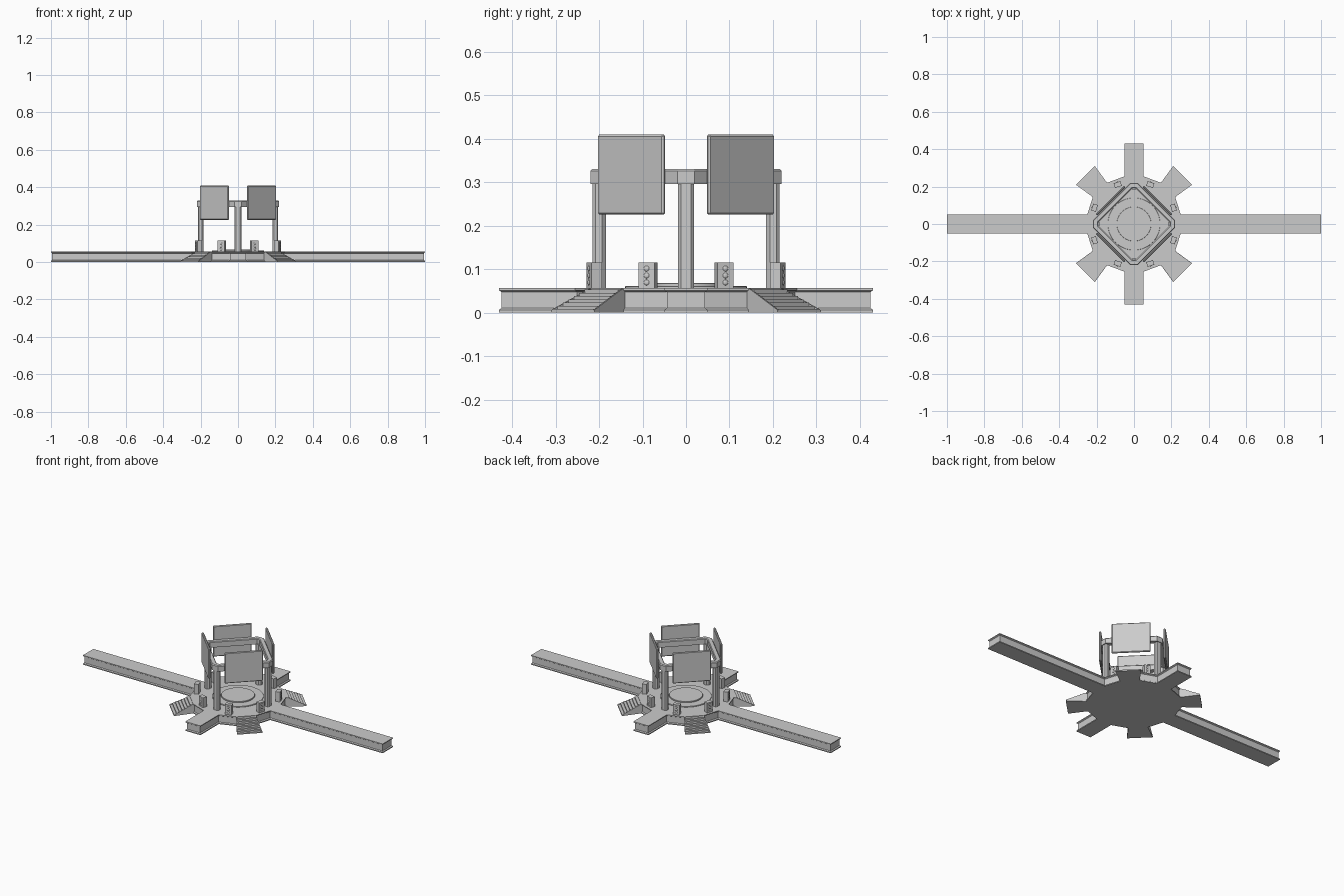
import bpy, bmesh, math
from mathutils import Vector, Matrix

if "Cube" in bpy.data.objects:
    bpy.data.objects.remove(bpy.data.objects["Cube"])

def make(name, bm, smooth=False):
    bmesh.ops.recalc_face_normals(bm, faces=bm.faces)
    me = bpy.data.meshes.new(name)
    bm.to_mesh(me)
    bm.free()
    ob = bpy.data.objects.new(name, me)
    bpy.context.collection.objects.link(ob)
    if smooth:
        bpy.context.view_layer.objects.active = ob
        ob.select_set(True)
        bpy.ops.object.shade_smooth_by_angle(angle=math.radians(35))
        ob.select_set(False)
    return ob

def inset(pts, d):
    """Offset a counter-clockwise outline inward by d."""
    out = []
    for i, p in enumerate(pts):
        p = Vector(p)
        a = (p - Vector(pts[i - 1])).normalized()
        b = (Vector(pts[(i + 1) % len(pts)]) - p).normalized()
        na, nb = Vector((-a.y, a.x)), Vector((-b.y, b.x))
        out.append(p + (na + nb) * d / (1 + na.dot(nb)))
    return out

def loft(bm, levels, mat=Matrix()):
    """Stack outlines given as (points, z) and cap both ends."""
    rings = [[bm.verts.new(mat @ Vector((p[0], p[1], z))) for p in pts] for pts, z in levels]
    n = len(rings[0])
    for lo, hi in zip(rings, rings[1:]):
        for i in range(n):
            bm.faces.new((lo[i], lo[(i + 1) % n], hi[(i + 1) % n], hi[i]))
    bm.faces.new(rings[0][::-1])
    bm.faces.new(rings[-1])

def rot(deg):
    return Matrix.Rotation(math.radians(deg), 4, 'Z')

def box(size, loc, mat=Matrix(), bm=None):
    bm = bm or bmesh.new()
    m = mat @ Matrix.Translation(loc) @ Matrix.Diagonal((*size, 1))
    bmesh.ops.create_cube(bm, size=1, matrix=m)
    return bm

def circle(r, n=64):
    return [(r * math.cos(2 * math.pi * i / n), r * math.sin(2 * math.pi * i / n)) for i in range(n)]

# Stage with four walkways: one mirrored outline, flanged edge profile
q = [(1, .05), (.25, .05), (.22, .145), (.145, .22), (.05, .255), (.05, .43)]
outline = q + [(-x, y) for x, y in q[::-1]]
outline += [(-x, -y) for x, y in q] + [(x, -y) for x, y in q[::-1]]
bm = bmesh.new()
web = inset(outline, .006)
loft(bm, [(outline, 0), (outline, .006), (web, .01), (web, .047), (outline, .051), (outline, .056)])
make("stage_platform", bm)

# Round centre steps
for name, r, z in (("lower_stage_disc", .14, .061), ("upper_stage_disc", .092, .068)):
    bm = bmesh.new()
    loft(bm, [(circle(r), .05), (circle(r), z - .001), (circle(r - .001), z)])
    make(name, bm, True)

# Flared diagonal stairs with sloping side cheeks
STEPS, D0, D1, W0, W1, H = 7, .25, .368, .053, .071, .053
def half(d):
    return W0 + (W1 - W0) * (d - D0) / (D1 - D0)
for k in range(4):
    m = rot(45 + 90 * k)
    bm = bmesh.new()
    for s in range(STEPS):
        d = D1 - (D1 - D0 - .01) * s / STEPS
        h0, h1 = half(D0) - .003, half(d) - .003
        t = [(D0 - .01, -h0), (d, -h1), (d, h1), (D0 - .01, h0)]
        loft(bm, [(t, H * s / STEPS), (t, H * (s + 1) / STEPS)], m)
    make(f"stairs_{k}", bm)
    bm = bmesh.new()
    for side in (-1, 1):
        tri = [(D0, 0), (D1, 0), (D1, .006), (D0 + .012, .054), (D0, .054)]
        a, b = [[bm.verts.new(m @ Vector((d, side * (half(d) - o), z))) for d, z in tri] for o in (0, .004)]
        bm.faces.new(a)
        bm.faces.new(b)
        for i in range(5):
            j = (i + 1) % 5
            bm.faces.new((a[i], a[j], b[j], b[i]))
    make(f"stair_cheeks_{k}", bm)

# Four posts with chamfered corners
post = [(.184, -.009), (.193, -.018), (.208, -.018), (.215, -.011),
        (.215, .011), (.208, .018), (.193, .018), (.184, .009)]
for k in range(4):
    bm = bmesh.new()
    loft(bm, [(post, .055), (post, .3)], rot(90 * k))
    make(f"post_{k}", bm)

# Diamond ring beam on the posts
def diamond(a, b):
    return [(rot(90 * k) @ Vector((a, s * b, 0))).xy for k in range(4) for s in (-1, 1)]
bm = bmesh.new()
profile = [(0, .295), (0, .325), (.004, .33), (.024, .33), (.028, .326), (.028, .295)]
base = diamond(.22, .02)
rings = [[bm.verts.new((p.x, p.y, z)) for p in inset(base, d)] for d, z in profile]
for r in range(len(rings)):
    A, B = rings[r], rings[(r + 1) % len(rings)]
    for i in range(8):
        j = (i + 1) % 8
        bm.faces.new((A[i], A[j], B[j], B[i]))
make("ring_beam", bm)

# Four display panels hung outside the beam
for k in range(4):
    ob = make(f"display_panel_{k}", box((.012, .214, .184), (.177, 0, .317), rot(45 + 90 * k)))
    bev = ob.modifiers.new("bevel", 'BEVEL')
    bev.width, bev.segments = .004, 1

# Eight loudspeakers with three domes on the outward face
for k in range(4):
    for s in (-1, 1):
        c = rot(90 * k) @ Vector((.211, s * .087, 0))
        m = Matrix.Translation(c) @ rot(90 * k + s * 17.5)
        tag = f"{k}_{'left' if s < 0 else 'right'}"
        make(f"speaker_{tag}", box((.026, .038, .061), (0, 0, .0845), m))
        bm = bmesh.new()
        for z in (.069, .085, .101):
            dome = m @ Matrix.Translation((.013, 0, z)) @ Matrix.Diagonal((.4, 1, 1, 1))
            bmesh.ops.create_uvsphere(bm, u_segments=12, v_segments=8, radius=.0065, matrix=dome)
        make(f"speaker_domes_{tag}", bm, True)
